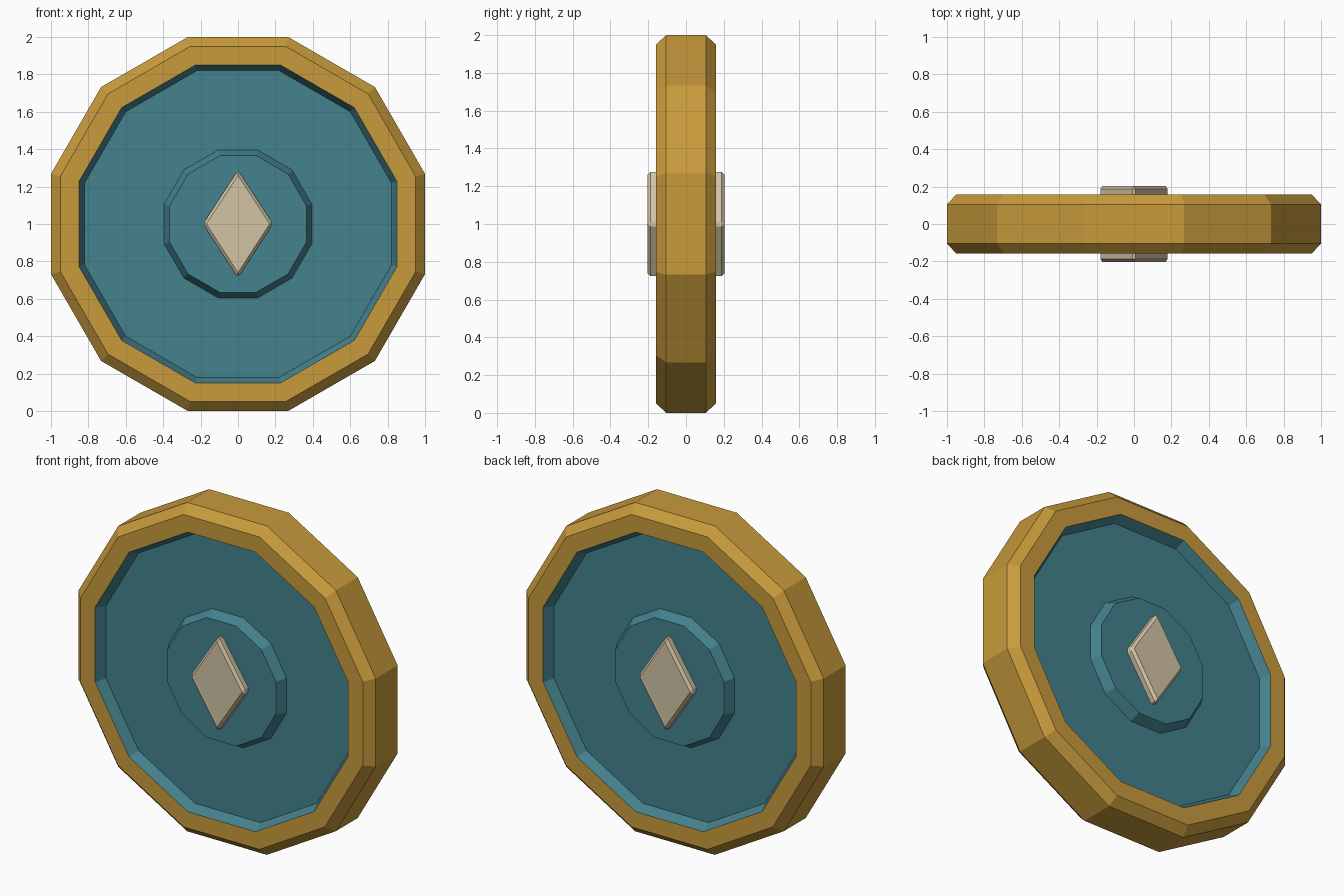
import bpy, bmesh, math
from mathutils import Matrix

if "Cube" in bpy.data.objects:
    bpy.data.objects.remove(bpy.data.objects["Cube"])

SIDES = 12
CENTRE_Z = 1.0


def material(name, rgb):
    m = bpy.data.materials.new(name)
    m.diffuse_color = (*rgb, 1)
    m.use_nodes = True
    m.node_tree.nodes["Principled BSDF"].inputs["Base Color"].default_value = m.diffuse_color
    return m


gold = material("gold", (0.578, 0.328, 0.045))
teal = material("teal", (0.058, 0.223, 0.270))
stone = material("pale stone", (0.645, 0.546, 0.376))


def finish(name, bm, mat):
    me = bpy.data.meshes.new(name)
    bm.to_mesh(me)
    bm.free()
    me.materials.append(mat)
    ob = bpy.data.objects.new(name, me)
    bpy.context.collection.objects.link(ob)
    return ob


def lathe(name, profile, mat, cap_start=False, cap_end=False):
    """Sweep (apothem, y) points, front to back, round a flat-topped polygon."""
    bm = bmesh.new()
    rings = []
    for r, y in profile:
        c = r / math.cos(math.pi / SIDES)
        angles = [(j + 0.5) * 2 * math.pi / SIDES for j in range(SIDES)]
        rings.append([bm.verts.new((c * math.sin(a), y, CENTRE_Z + c * math.cos(a)))
                      for a in angles])
    for a, b in zip(rings, rings[1:]):
        for j in range(SIDES):
            n = (j + 1) % SIDES
            bm.faces.new((a[j], a[n], b[n], b[j]))
    if cap_start:
        bm.faces.new(rings[0][::-1])
    if cap_end:
        bm.faces.new(rings[-1])
    return finish(name, bm, mat)


# Chamfered outer rim
lathe("rim", [(0.85, -0.158), (0.95, -0.158), (1.0, -0.105),
              (1.0, 0.105), (0.95, 0.158), (0.85, 0.158)], gold)

# Recessed panels with raised central boss, front and back
panel = [(0.365, -0.157), (0.395, -0.098), (0.82, -0.098), (0.85, -0.158)]
lathe("front_panel", panel, teal, cap_start=True)
lathe("back_panel", [(r, -y) for r, y in reversed(panel)], teal, cap_end=True)

# Diamond stud running through the middle
bm = bmesh.new()
outline = [(0, 0.288), (0.187, 0), (0, -0.288), (-0.187, 0)]
base = bm.faces.new([bm.verts.new((x, -0.203, z)) for x, z in outline])
ext = bmesh.ops.extrude_face_region(bm, geom=[base])
bmesh.ops.translate(bm, vec=(0, 0.406, 0),
                    verts=[v for v in ext["geom"] if isinstance(v, bmesh.types.BMVert)])
bmesh.ops.recalc_face_normals(bm, faces=bm.faces)
bmesh.ops.bevel(bm, geom=bm.edges[:], offset=0.015, segments=1, affect='EDGES')
bmesh.ops.transform(bm, matrix=Matrix.Translation((0, 0, CENTRE_Z)), verts=bm.verts)
finish("diamond_stud", bm, stone)
